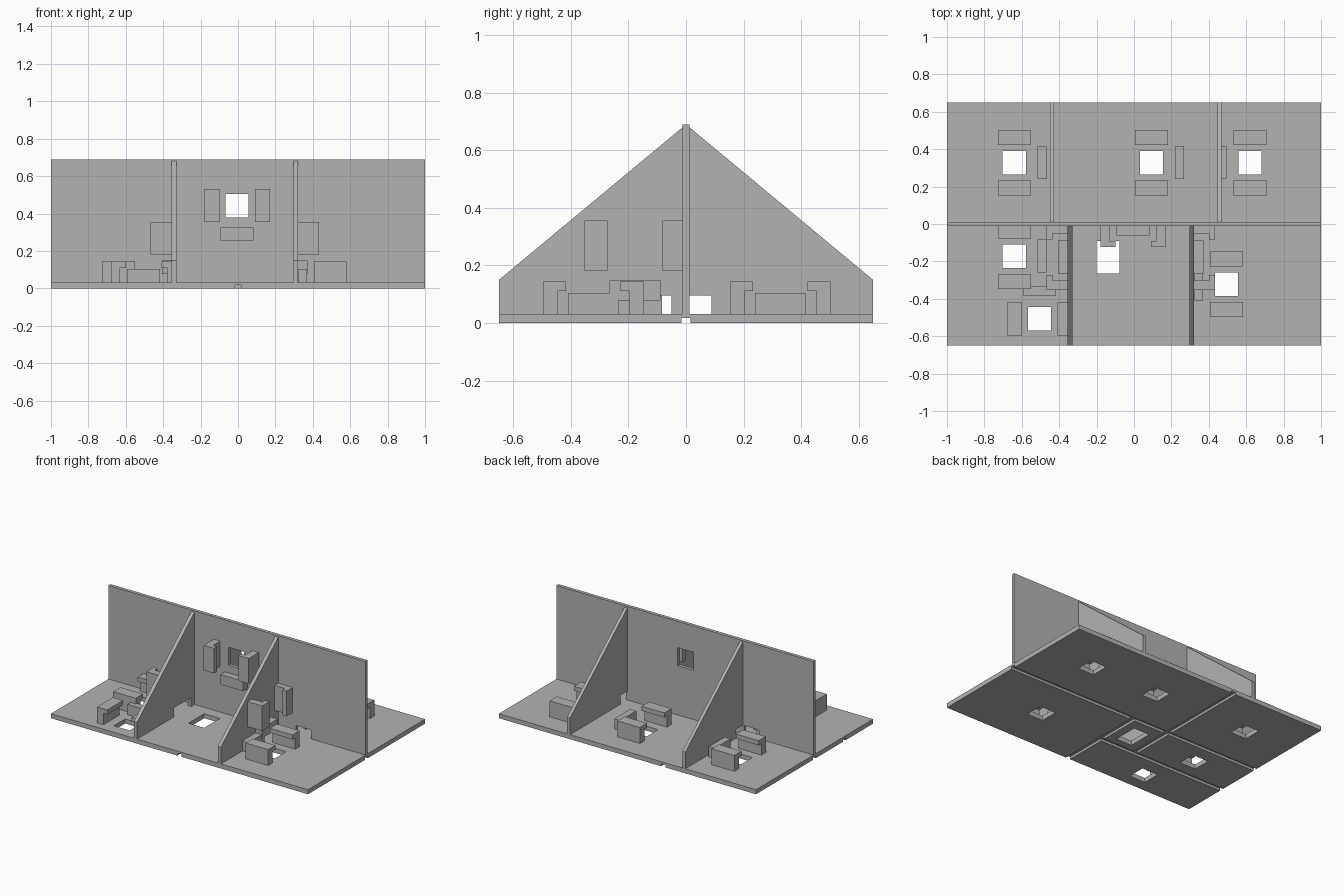
import bpy, bmesh
from mathutils import Vector, Matrix

cube = bpy.data.objects.get("Cube")
if cube:
    bpy.data.objects.remove(cube, do_unlink=True)

grey = bpy.data.materials.new("plain_grey")
grey.use_nodes = True
grey.diffuse_color = (0.45, 0.45, 0.45, 1)
grey.node_tree.nodes["Principled BSDF"].inputs["Base Color"].default_value = (0.45, 0.45, 0.45, 1)

FLOOR = 0.032   # floor thickness
HALF = 0.65     # half depth
WALL = 0.012    # half thickness of the long wall
TOP = 0.69
X, Y, Z = Vector((1, 0, 0)), Vector((0, 1, 0)), Vector((0, 0, 1))


def prism(name, outline, low, high, frame=None):
    """Extrude a 2D outline (a, c) along the middle axis of a frame."""
    bm = bmesh.new()
    face = bm.faces.new([bm.verts.new((a, low, c)) for a, c in outline])
    new = bmesh.ops.extrude_face_region(bm, geom=[face])["geom"]
    moved = [g for g in new if isinstance(g, bmesh.types.BMVert)]
    bmesh.ops.translate(bm, verts=moved, vec=(0, high - low, 0))
    if frame:
        bmesh.ops.transform(bm, matrix=frame, verts=bm.verts)
    bmesh.ops.recalc_face_normals(bm, faces=bm.faces)
    mesh = bpy.data.meshes.new(name)
    bm.to_mesh(mesh)
    bm.free()
    mesh.materials.append(grey)
    obj = bpy.data.objects.new(name, mesh)
    bpy.context.collection.objects.link(obj)
    return obj


def box(name, x, y, z):
    return prism(name, [(x[0], z[0]), (x[1], z[0]), (x[1], z[1]), (x[0], z[1])], *y)


def cut(obj, x, y, z):
    """Cut a box-shaped opening and bake the result."""
    cutter = box("cutter", x, y, z)
    cutter.hide_render = True
    mod = obj.modifiers.new("opening", "BOOLEAN")
    mod.operation, mod.solver, mod.object = "DIFFERENCE", "EXACT", cutter
    graph = bpy.context.evaluated_depsgraph_get()
    mesh = bpy.data.meshes.new_from_object(obj.evaluated_get(graph))
    obj.modifiers.clear()
    obj.data = mesh
    bpy.data.objects.remove(cutter, do_unlink=True)


def frame_at(centre, u, v, n):
    m = Matrix((u, v, n)).transposed().to_4x4()
    m.translation = centre
    return m


CLIP = [(0.095, 0.08), (0.125, 0.08), (0.125, 0), (0.175, 0), (0.175, 0.112), (0.095, 0.112)]


def holder(name, centre, u, v, n, stop_start=0.125, stop_width=0.047, stop_height=0.072):
    """Two hooked clips facing each other along u, and a low stop block on side v."""
    frame = frame_at(Vector(centre), u, v, n)
    for side, sign in (("first", 1), ("second", -1)):
        prism(f"{name}_{side}_clip", [(a * sign, c) for a, c in CLIP], -0.088, 0.088, frame)
    prism(f"{name}_stop", [(-0.088, 0), (0.088, 0), (0.088, stop_height), (-0.088, stop_height)],
          stop_start, stop_start + stop_width, frame)


# Floor slab with square openings and grooves underneath
floor = box("floor", (-1, 1), (-HALF, HALF), (0, FLOOR))
floor_holders = [
    ("back_right", -0.64, 0.328, Y, X), ("back_middle", 0.094, 0.328, Y, X),
    ("back_left", 0.62, 0.328, Y, -X), ("front_right", -0.64, -0.172, Y, X),
    ("front_corner", -0.505, -0.507, X, Y), ("front_left", 0.495, -0.322, Y, -X),
]
for name, x, y, u, v in floor_holders:
    cut(floor, (x - 0.062, x + 0.062), (y - 0.063, y + 0.063), (-0.1, 0.1))
    holder(name, (x, y, FLOOR), u, v, Z)
cut(floor, (-0.2, -0.077), (-0.265, -0.09), (-0.1, 0.1))
grooves = [
    ((-1.1, 1.1), (-0.015, 0.015)),
    ((-0.017, 0.017), (-0.7, 0)),
    ((-0.295, -0.262), (0, 0.7)),
    ((-1.1, 0), (-0.345, -0.315)),
    ((-0.295, -0.262), (-0.33, 0)),
]
for gx, gy in grooves:
    cut(floor, gx, gy, (-0.1, 0.017))

# Long wall with a window and two low doorways
wall = box("long_wall", (-1, 1), (-WALL, WALL), (FLOOR, TOP))
cut(wall, (-0.067, 0.056), (-0.1, 0.1), (0.378, 0.505))
for door in ((-0.575, -0.46), (0.46, 0.575)):
    cut(wall, door, (-0.1, 0.1), (0, 0.095))
holder("window", (-0.005, -WALL, 0.443), X, -Z, -Y, 0.118, 0.07, 0.05)

# Sloped partition walls with low doorways beside the long wall
partitions = [
    ("front_right_partition", -0.355, -0.33, -1), ("front_left_partition", 0.298, 0.322, 1 - 2),
    ("back_right_partition", -0.45, -0.428, 1), ("back_left_partition", 0.447, 0.469, 1),
]
sideways = frame_at(Vector((0, 0, 0)), Y, X, Z)
for name, x0, x1, side in partitions:
    outline = [(side * WALL, FLOOR), (side * HALF, FLOOR), (side * HALF, 0.15), (side * WALL, TOP - 0.01)]
    part = prism(name, outline, x0, x1, sideways)
    door = (-0.24, -0.05) if side < 0 else (0, 0.088)
    cut(part, (x0 - 0.1, x1 + 0.1), door, (0, 0.095))

# Holders on the outer faces of the front partitions
holder("right_partition", (-0.355, -0.177, 0.268), Y, -Z, -X, 0.12, 0.07, 0.05)
holder("left_partition", (0.322, -0.177, 0.268), Y, -Z, X, 0.12, 0.07, 0.05)
